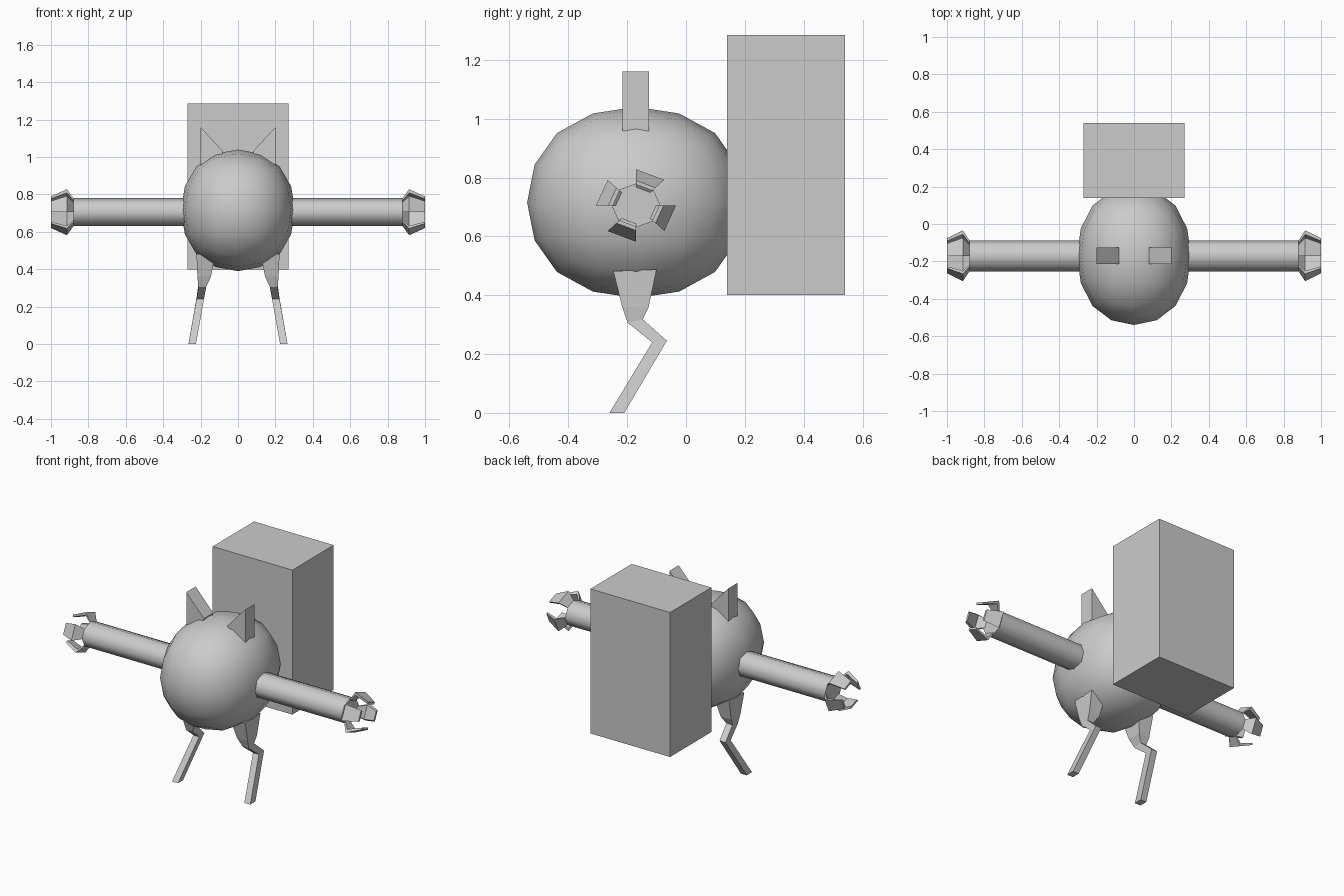
import bpy, bmesh, math

if "Cube" in bpy.data.objects:
    bpy.data.objects.remove(bpy.data.objects["Cube"])

CY, CZ = -0.17, 0.705        # shoulder axis
RY, RZ = 0.083, 0.075        # arm half width and half height


def loft(bm, rings):
    """Skin a list of equal-length point rings and cap both ends."""
    rs = [[bm.verts.new(p) for p in r] for r in rings]
    n = len(rs[0])
    for a, b in zip(rs, rs[1:]):
        for i in range(n):
            j = (i + 1) % n
            bm.faces.new((a[i], a[j], b[j], b[i]))
    bm.faces.new(rs[0][::-1])
    bm.faces.new(rs[-1])


def make(name, lofts, mirror=True):
    bm = bmesh.new()
    for rings in lofts:
        loft(bm, rings)
    bmesh.ops.recalc_face_normals(bm, faces=bm.faces)
    me = bpy.data.meshes.new(name)
    bm.to_mesh(me)
    bm.free()
    ob = bpy.data.objects.new(name, me)
    bpy.context.collection.objects.link(ob)
    if mirror:
        ob.modifiers.new("Mirror", 'MIRROR')
    return ob


def smooth(ob, deg):
    bpy.ops.object.select_all(action='DESELECT')
    ob.select_set(True)
    bpy.context.view_layer.objects.active = ob
    bpy.ops.object.shade_smooth_by_angle(angle=math.radians(deg))


def radial(x, r, i):
    """Point on the scaled octagonal arm section."""
    a = i * math.pi / 4
    return (x, CY + RY * r * math.cos(a), CZ + RZ * r * math.sin(a))


# Round body: subdivided cube stretched to size
bpy.ops.mesh.primitive_cube_add(size=1)
body = bpy.context.object
body.name = "body"
body.modifiers.new("Subdivision", 'SUBSURF').levels = 2
bpy.ops.object.modifier_apply(modifier="Subdivision")
bpy.context.view_layer.update()
body.dimensions = (0.61, 0.74, 0.65)
body.location = (0, CY, 0.715)
bpy.ops.object.transform_apply(location=True, rotation=False, scale=True)
for p in body.data.polygons:
    p.use_smooth = True

# Large pack on the back
bpy.ops.mesh.primitive_cube_add(size=1, location=(0, 0.34, 0.8425))
pack = bpy.context.object
pack.name = "back_pack"
pack.scale = (0.54, 0.40, 0.885)

# Octagonal arms with an inset end
arm = make("arms", [[[radial(x, r, i) for i in range(8)]
                     for x, r in ((0.2, 1), (0.88, 1), (0.88, 0.83))]])
smooth(arm, 50)

# Claws: every other rim segment flares out, then hooks back in
claw_profile = [(0.88, 0.83, 1.0), (0.915, 1.38, 1.64), (1.0, 0.95, 1.13)]
make("claws", [[[radial(x, ri, i), radial(x, ro, i),
                 radial(x, ro, i + 1), radial(x, ri, i + 1)]
                for x, ri, ro in claw_profile] for i in (1, 3, 5, 7)])

# Wedge ears
ear = [(0.20, 1.16), (0.20, 0.94), (0.10, 0.94), (0.08, 1.03)]
make("ears", [[[(x, y, z) for x, z in ear] for y in (-0.215, -0.125)]])

# Legs: x0, x1, front y, front z, back y, back z for each section
leg = [(0.12, 0.222, -0.247, 0.482, -0.10, 0.487),
       (0.145, 0.217, -0.217, 0.36, -0.127, 0.36),
       (0.170, 0.212, -0.198, 0.306, -0.147, 0.318),
       (0.182, 0.222, -0.115, 0.24, -0.065, 0.245),
       (0.225, 0.265, -0.26, 0.0, -0.21, 0.0)]
make("legs", [[[(x0, yf, zf), (x1, yf, zf), (x1, yb, zb), (x0, yb, zb)]
               for x0, x1, yf, zf, yb, zb in leg]])
